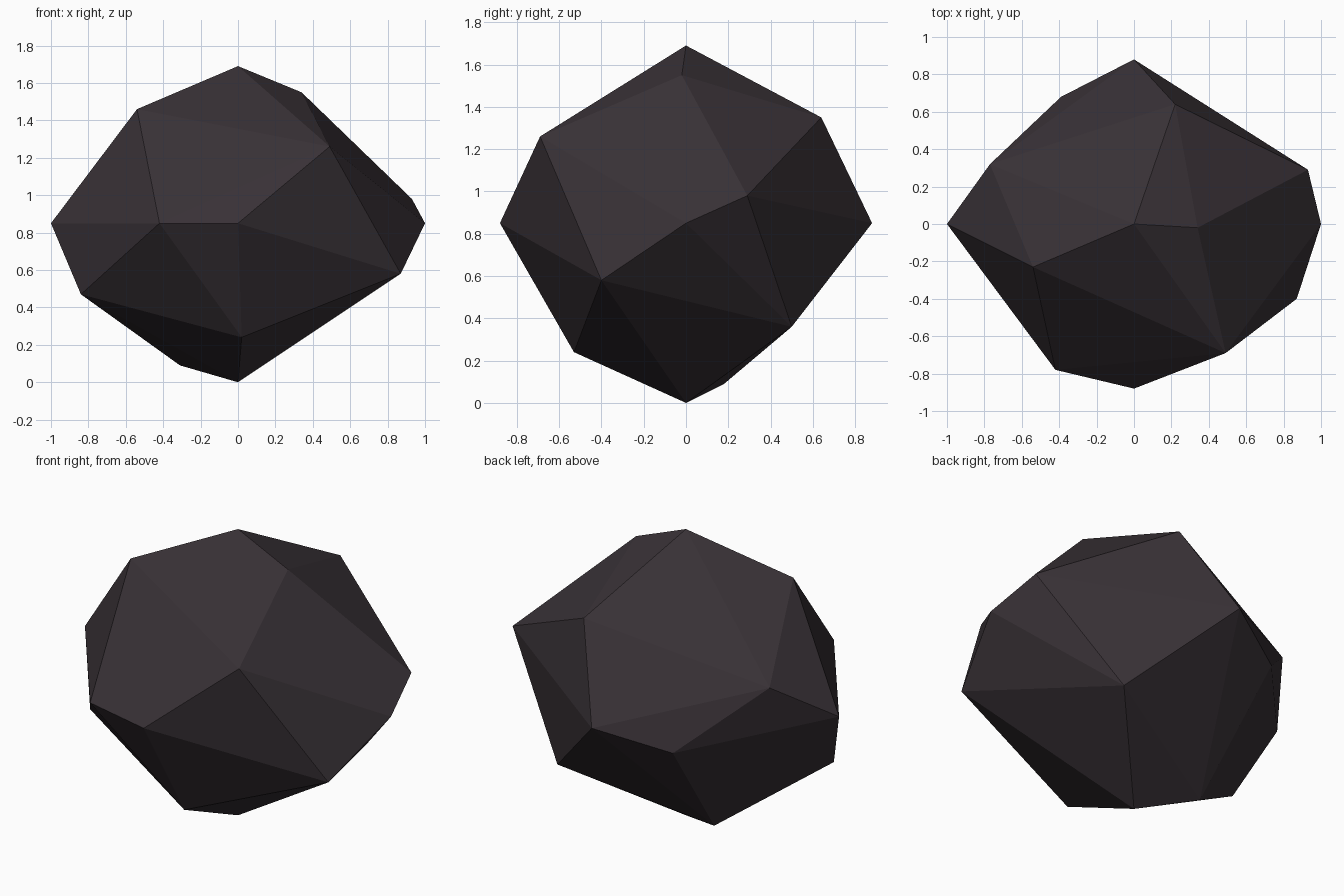
import bpy
import bmesh

cube = bpy.data.objects.get("Cube")
if cube:
    bpy.data.objects.remove(cube, do_unlink=True)

# Dark stone colour
stone = bpy.data.materials.new("dark_stone")
stone.use_nodes = True
colour = (0.040, 0.031, 0.037, 1.0)
stone.diffuse_color = colour
shader = next(n for n in stone.node_tree.nodes if n.type == "BSDF_PRINCIPLED")
shader.inputs["Base Color"].default_value = colour
shader.inputs["Roughness"].default_value = 0.9

# Corner points of the rock, ring by ring
half_depth, middle, top = 0.88, 0.85, 1.69
poles = [(0, 0, 0), (0, 0, top)]
axis_corners = [(s, 0, middle) for s in (-1, 1)]
axis_corners += [(0, s * half_depth, middle) for s in (-1, 1)]
upper_corners = [(0.34, -0.02, 1.55), (-0.54, -0.23, 1.46),
                 (0.49, -0.69, 1.26), (0.22, 0.64, 1.35)]
side_corners = [(0.93, 0.29, 0.98), (0.87, -0.40, 0.58), (-0.42, -0.78, 0.85),
                (-0.77, 0.32, 1.08), (-0.39, 0.68, 0.73)]
lower_corners = [(0.49, 0.50, 0.36), (0.02, -0.53, 0.24),
                 (-0.84, -0.18, 0.47), (-0.31, 0.18, 0.09)]

# Faceted rock wrapped around the corners
bm = bmesh.new()
for point in poles + axis_corners + upper_corners + side_corners + lower_corners:
    bm.verts.new(point)
bmesh.ops.convex_hull(bm, input=bm.verts[:])
bmesh.ops.recalc_face_normals(bm, faces=bm.faces[:])
for face in bm.faces:
    face.smooth = False

mesh = bpy.data.meshes.new("rock")
bm.to_mesh(mesh)
bm.free()
mesh.materials.append(stone)
rock = bpy.data.objects.new("rock", mesh)
bpy.context.scene.collection.objects.link(rock)
